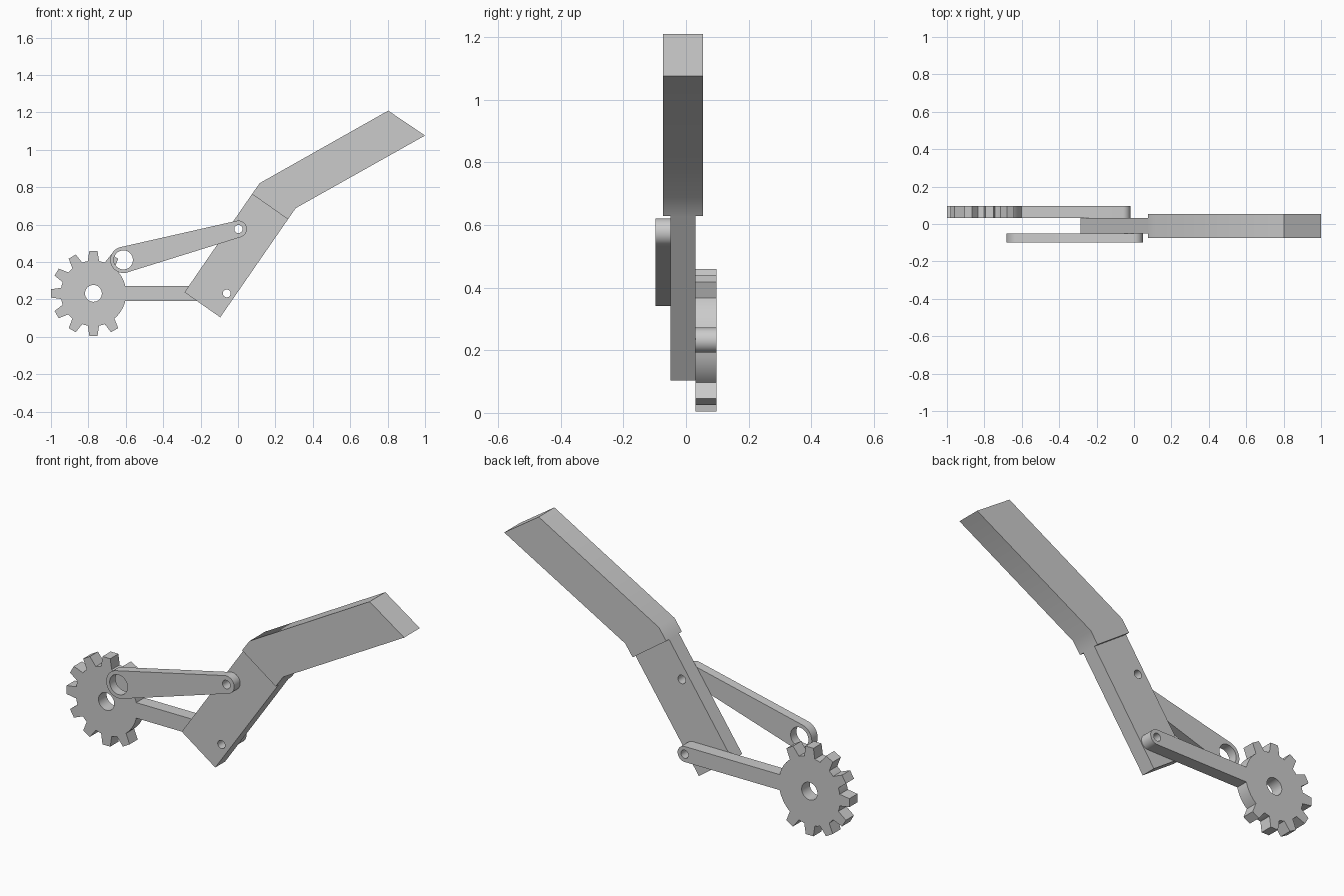
import bpy, bmesh
from math import pi, radians, sin, cos, asin, atan2, acos, hypot

old = bpy.data.objects.get("Cube")
if old:
    bpy.data.objects.remove(old, do_unlink=True)

GREY = (0.6, 0.6, 0.6, 1)
metal = bpy.data.materials.new("plain grey")
metal.use_nodes = True
metal.diffuse_color = GREY
metal.node_tree.nodes["Principled BSDF"].inputs["Base Color"].default_value = GREY


def arc(centre, r, start, end, steps):
    """Points along a circular arc, angles in radians."""
    return [(centre[0] + r * cos(start + (end - start) * i / steps),
             centre[1] + r * sin(start + (end - start) * i / steps))
            for i in range(steps + 1)]


def circle(centre, r, steps=40):
    return arc(centre, r, 0, 2 * pi, steps)[:-1]


def plate(name, outline, holes, y_front, y_back):
    """Upright plate cut from an x-z outline with through holes."""
    curve = bpy.data.curves.new(name, "CURVE")
    curve.dimensions = "2D"
    curve.fill_mode = "BOTH"
    curve.extrude = (y_back - y_front) / 2
    for loop in [outline] + holes:
        spline = curve.splines.new("POLY")
        spline.points.add(len(loop) - 1)
        for point, (x, z) in zip(spline.points, loop):
            point.co = (x, z, 0, 1)
        spline.use_cyclic_u = True
    temp = bpy.data.objects.new(name + " outline", curve)
    bpy.context.collection.objects.link(temp)
    bpy.context.view_layer.update()
    mesh = bpy.data.meshes.new_from_object(
        temp.evaluated_get(bpy.context.evaluated_depsgraph_get()))
    bpy.data.objects.remove(temp, do_unlink=True)

    # Weld the caps to the walls
    bm = bmesh.new()
    bm.from_mesh(mesh)
    bmesh.ops.remove_doubles(bm, verts=bm.verts, dist=0.0001)
    bmesh.ops.recalc_face_normals(bm, faces=bm.faces)
    bm.to_mesh(mesh)
    bm.free()

    mesh.name = name
    mesh.materials.clear()
    mesh.materials.append(metal)
    obj = bpy.data.objects.new(name, mesh)
    bpy.context.collection.objects.link(obj)
    obj.rotation_euler.x = pi / 2
    obj.location.y = (y_front + y_back) / 2
    bpy.ops.object.select_all(action="DESELECT")
    obj.select_set(True)
    bpy.context.view_layer.objects.active = obj
    bpy.ops.object.shade_smooth_by_angle(angle=radians(30))
    return obj


gear_centre = (-0.773, 0.232)
lower_pivot = (-0.06, 0.232)
upper_pivot = (0.002, 0.576)
link_eye = (-0.613, 0.411)

# Toothed sector and its arm, one continuous outline
root, tip, arm_r = 0.175, 0.228, 0.04
base_half, tip_half = asin(0.03 / root), asin(0.022 / tip)
arm_angle = asin(arm_r / root)
outline = []
last = arm_angle
for degrees in range(60, 301, 30):
    a = radians(degrees)
    outline += arc(gear_centre, root, last, a - base_half, 8 if degrees == 60 else 3)
    outline += arc(gear_centre, tip, a - tip_half, a + tip_half, 1)
    last = a + base_half
outline += arc(gear_centre, root, last, 2 * pi - arm_angle, 8)
outline += arc(lower_pivot, arm_r, -pi / 2, pi / 2, 20)
plate("gear_arm", outline,
      [circle(gear_centre, 0.045), circle(lower_pivot, 0.021)], 0.031, 0.097)

# Tapered link: two round ends joined by tangents
big, small = 0.07, 0.045
dx, dz = upper_pivot[0] - link_eye[0], upper_pivot[1] - link_eye[1]
heading = atan2(dz, dx)
spread = acos((big - small) / hypot(dx, dz))
outline = arc(link_eye, big, heading + spread, heading + 2 * pi - spread, 28)
outline += arc(upper_pivot, small, heading - spread, heading + spread, 24)
plate("link", outline,
      [circle(link_eye, 0.051), circle(upper_pivot, 0.022)], -0.098, -0.05)

# Lever body between the two arms
joint_left, joint_right = (0.075, 0.763), (0.267, 0.628)
plate("lever_body",
      [(-0.286, 0.238), (-0.095, 0.104), joint_right, joint_left],
      [circle(lower_pivot, 0.021), circle(upper_pivot, 0.022)], -0.05, 0.031)

# Thicker bent handle
plate("handle",
      [joint_left, joint_right, (0.309, 0.688), (1.0, 1.076),
       (0.803, 1.209), (0.117, 0.822)],
      [], -0.074, 0.054)
